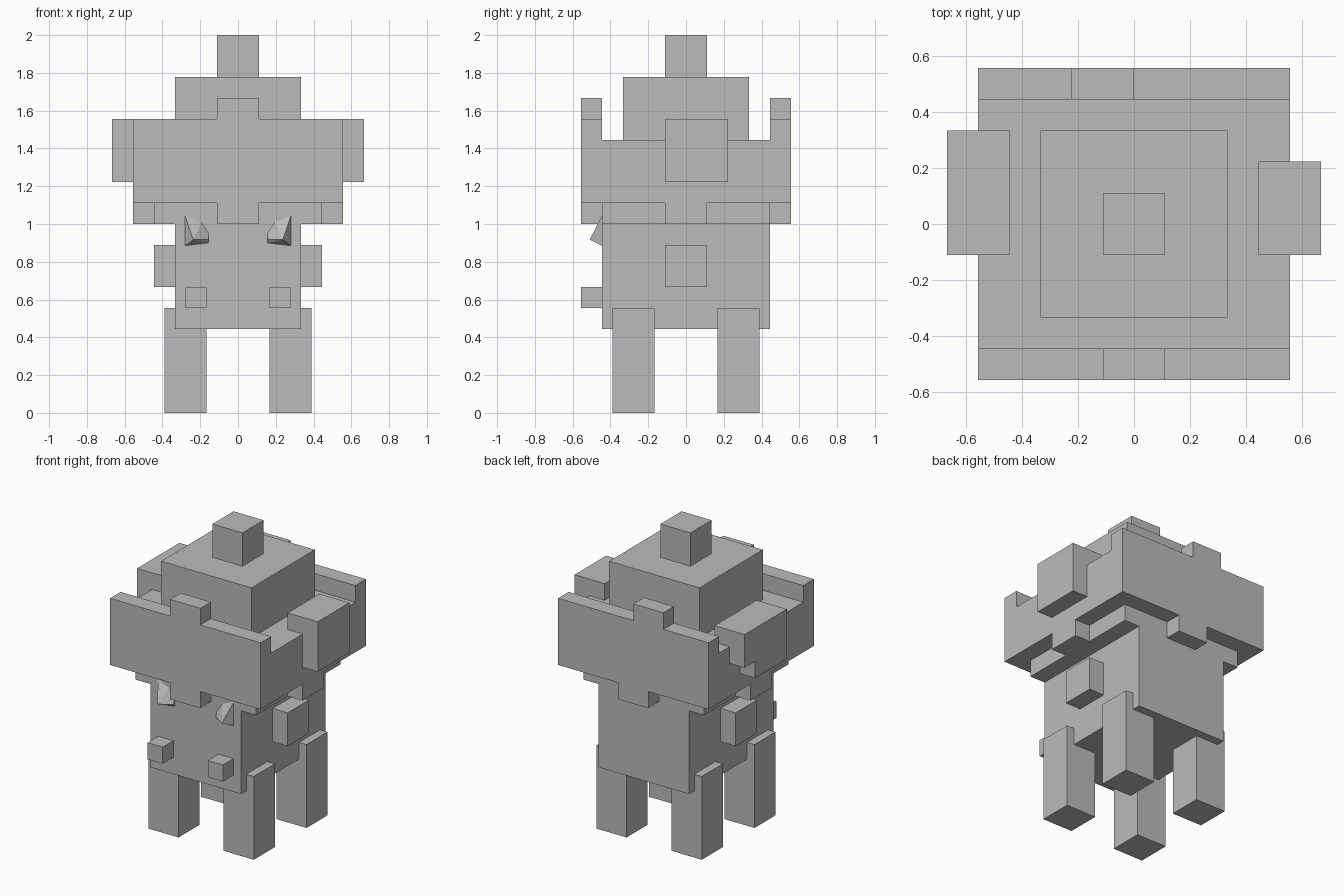
import bpy
import bmesh
from mathutils import Vector

if "Cube" in bpy.data.objects:
    bpy.data.objects.remove(bpy.data.objects["Cube"], do_unlink=True)

U = 1 / 9  # block grid size

grey = bpy.data.materials.new("plain_grey")
grey.use_nodes = True
grey.diffuse_color = (0.5, 0.5, 0.5, 1)
grey.node_tree.nodes["Principled BSDF"].inputs["Base Color"].default_value = (0.5, 0.5, 0.5, 1)


def finish(name, bm):
    bmesh.ops.recalc_face_normals(bm, faces=bm.faces)
    mesh = bpy.data.meshes.new(name)
    bm.to_mesh(mesh)
    bm.free()
    mesh.materials.append(grey)
    obj = bpy.data.objects.new(name, mesh)
    bpy.context.collection.objects.link(obj)
    return obj


def box(name, x, y, z):
    """Box from (low, high) ranges in block units."""
    lo, hi = (Vector(p) * U for p in zip(x, y, z))
    bm = bmesh.new()
    bmesh.ops.create_cube(bm, size=1)
    for v in bm.verts:
        v.co = (lo + hi) / 2 + Vector(a * b for a, b in zip(v.co, hi - lo))
    return finish(name, bm)


def span(a, b, s):
    """Range a..b, mirrored when s is -1."""
    return tuple(sorted((a * s, b * s)))


# Body and the collar under the hat
box("body", (-3, 3), (-4, 4), (4, 9))
box("collar", (-4, 4), (-4, 4), (9, 10))

# Hat: brim, crown and top knob
box("hat_brim", (-5, 5), (-5, 5), (10, 13))
box("hat_crown", (-3, 3), (-3, 3), (13, 16))
box("hat_knob", (-1, 1), (-1, 1), (16, 18))

# Raised front and back rims with their tabs
for end, s, tab in (("front", -1, (-1, 1)), ("back", 1, (-2, 0))):
    depth = span(4, 5, s)
    box(end + "_rim", (-5, 5), depth, (13, 14))
    box(end + "_upper_tab", tab, depth, (14, 15))
    box(end + "_lower_tab", (-1, 1), depth, (9, 10))

# Blocks on the sides of the hat
box("left_hat_block", (4, 6), (-1, 2), (11, 14))
box("right_hat_block", (-6, -4), (-1, 3), (12, 14))
box("right_hat_block_base", (-6, -4), (-1, 2), (11, 12))

# Tilted eye wedge: hull of a cube corner poking out of the body
EYE = [(.28, -.444, 1.045), (.28, -.444, .885), (.237, -.51, .917), (.157, -.46, .917),
       (.155, -.444, .9), (.155, -.444, .95), (.195, -.444, 1.01)]

# Mirrored parts
for side, s in (("left", 1), ("right", -1)):
    box(side + "_hat_tab", span(4, 5, s), (-1, 1), (9, 10))
    box(side + "_arm", span(3, 4, s), (-1, 1), (6, 8))
    box(side + "_front_knob", span(1.5, 2.5, s), (-5, -4), (5, 6))
    for end, t in (("front", -1), ("back", 1)):
        box(f"{end}_{side}_leg", span(1.5, 3.5, s), span(1.5, 3.5, t), (0, 5))
    bm = bmesh.new()
    for x, y, z in EYE:
        bm.verts.new((x * s, y, z))
    bmesh.ops.convex_hull(bm, input=bm.verts)
    finish(side + "_eye", bm)
